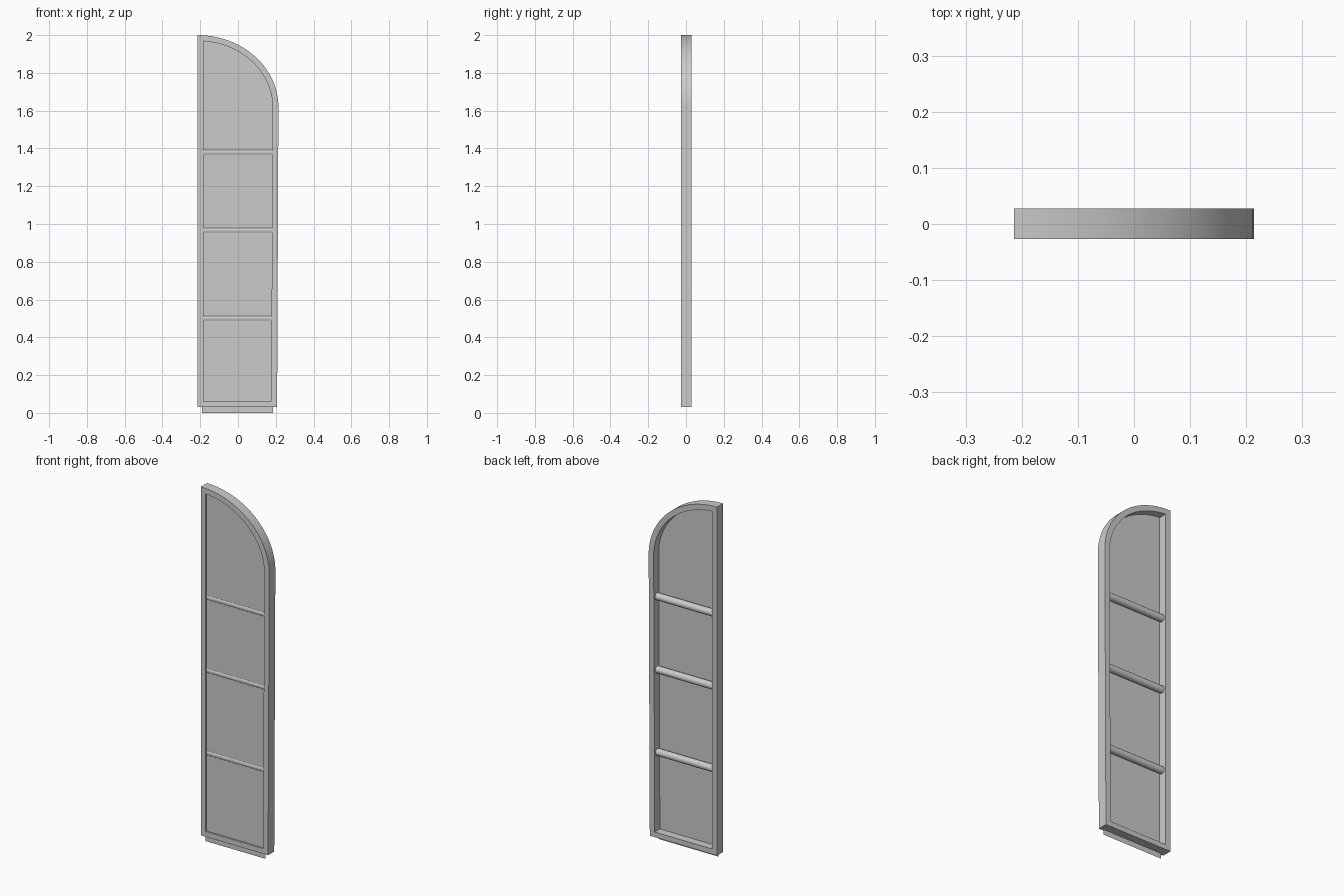
import bpy, bmesh, math

cube = bpy.data.objects.get("Cube")
if cube:
    bpy.data.objects.remove(cube, do_unlink=True)

grey = bpy.data.materials.new("plain grey")
grey.use_nodes = True
colour = (0.6, 0.6, 0.6, 1)
grey.diffuse_color = colour
grey.node_tree.nodes["Principled BSDF"].inputs["Base Color"].default_value = colour

LEFT, RIGHT, FOOT_RIGHT = -0.214, 0.214, 0.207
SPRING, TOP, BOTTOM = 1.62, 2.0, 0.03
FRONT, BACK = -0.027, 0.028
ARC_STEPS = 32


def outline(inset, bottom):
    """Half-arch outline in x and z, moved inward by inset."""
    rx, rz = RIGHT - LEFT - inset, TOP - SPRING - inset
    end = math.acos(inset / rx)
    points = [(LEFT + inset, bottom), (FOOT_RIGHT - inset, bottom)]
    for i in range(ARC_STEPS + 1):
        a = end * i / ARC_STEPS
        points.append((LEFT + rx * math.cos(a), SPRING + rz * math.sin(a)))
    return points


def finish(bm, name):
    mesh = bpy.data.meshes.new(name)
    bm.to_mesh(mesh)
    bm.free()
    mesh.materials.append(grey)
    obj = bpy.data.objects.new(name, mesh)
    bpy.context.collection.objects.link(obj)
    return obj


def smooth(obj):
    bpy.ops.object.select_all(action="DESELECT")
    obj.select_set(True)
    bpy.context.view_layer.objects.active = obj
    bpy.ops.object.shade_smooth_by_angle(angle=math.radians(30))


# Frame: outer and inner outlines joined into a closed ring
bm = bmesh.new()
outer, inner = outline(0, BOTTOM), outline(0.031, BOTTOM + 0.029)
loops = [[bm.verts.new((x, y, z)) for x, z in pts]
         for pts, y in ((outer, FRONT), (inner, FRONT), (inner, BACK), (outer, BACK))]
count = len(outer)
for k in range(4):
    a, b = loops[k], loops[(k + 1) % 4]
    for i in range(count):
        j = (i + 1) % count
        bm.faces.new((a[i], a[j], b[j], b[i]))
bmesh.ops.recalc_face_normals(bm, faces=bm.faces)
smooth(finish(bm, "frame"))

# Thin panel near the front, with its lower edge showing below the frame
bm = bmesh.new()
bm.faces.new([bm.verts.new((x, -0.018, z)) for x, z in outline(0.023, 0)])
finish(bm, "panel")

# Round crossbars passing through the panel
for name, z in (("lower_bar", 0.5), ("middle_bar", 0.966), ("upper_bar", 1.379)):
    bpy.ops.mesh.primitive_cylinder_add(
        vertices=20, radius=0.02, depth=0.375,
        location=(-0.002, -0.002, z), rotation=(0, math.pi / 2, 0))
    bar = bpy.context.object
    bar.name = name
    bar.data.materials.append(grey)
    smooth(bar)
